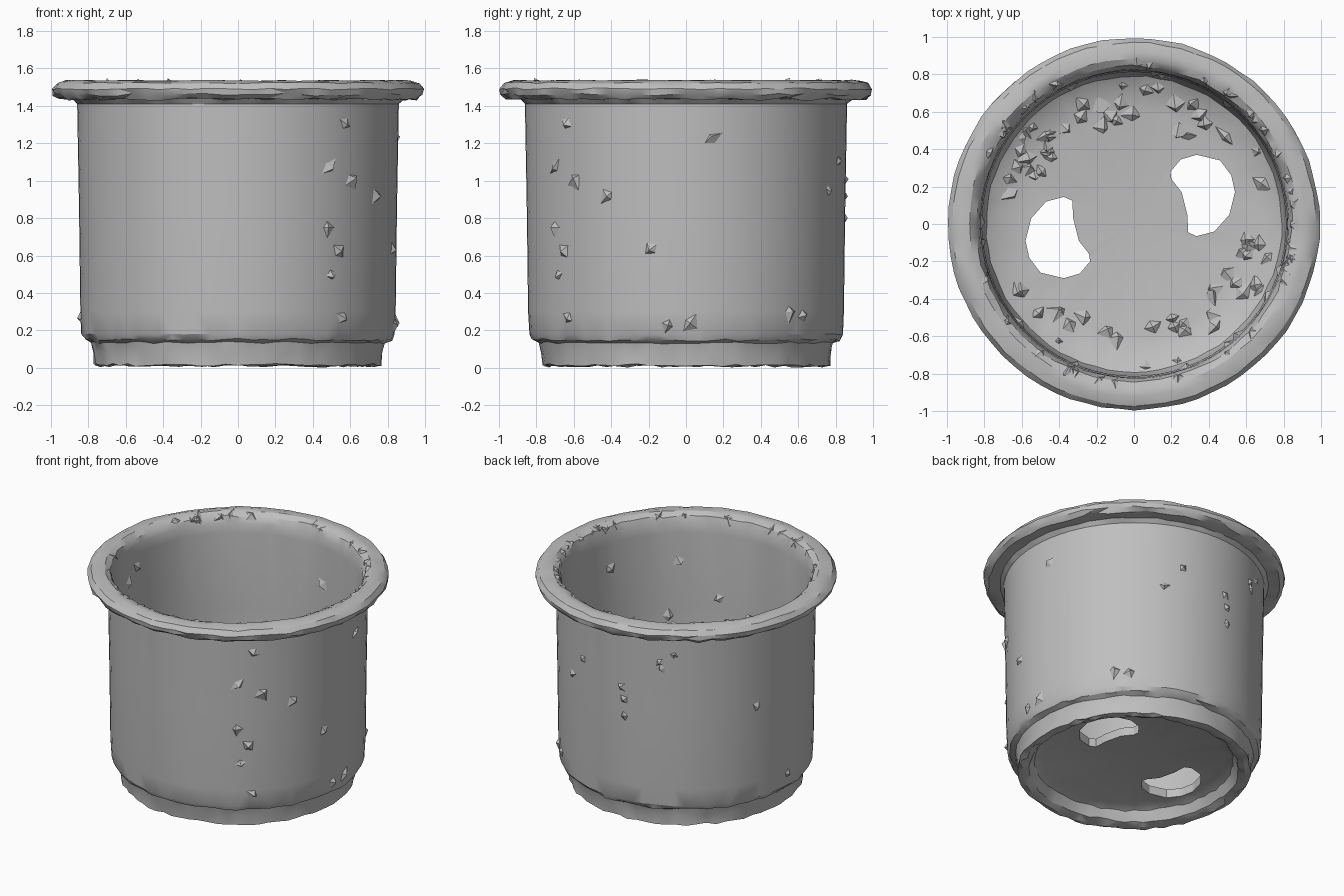
import bpy, bmesh, random
from math import sin, cos, pi, radians, atan2, hypot
from mathutils import Vector, Matrix

random.seed(4)
if "Cube" in bpy.data.objects:
    bpy.data.objects.remove(bpy.data.objects["Cube"], do_unlink=True)

grey = bpy.data.materials.new("stone_grey")
grey.use_nodes = True
grey.diffuse_color = (0.52, 0.52, 0.52, 1)
bsdf = grey.node_tree.nodes["Principled BSDF"]
bsdf.inputs["Base Color"].default_value = grey.diffuse_color
bsdf.inputs["Roughness"].default_value = 0.8


def make(name, bm):
    mesh = bpy.data.meshes.new(name)
    bm.normal_update()
    bm.to_mesh(mesh)
    bm.free()
    mesh.materials.append(grey)
    obj = bpy.data.objects.new(name, mesh)
    bpy.context.collection.objects.link(obj)
    return obj


# Pot profile as radius, height, roughness: underside, foot, wall, rim, inside, floor
PROFILE = [
    (0, 0.11, 0), (0.6, 0.11, 0), (0.655, 0.09, 0.8), (0.69, 0.025, 1),
    (0.735, 0.01, 1), (0.768, 0.015, 1), (0.772, 0.08, 0.3), (0.785, 0.135, 0.8),
    (0.82, 0.15, 1), (0.837, 0.18, 0.3), (0.843, 0.3, 0), (0.85, 0.85, 0),
    (0.86, 1.41, 0), (0.885, 1.436, 0.7), (0.96, 1.436, 1), (0.987, 1.46, 1),
    (0.994, 1.49, 0.6), (0.97, 1.522, 0.6), (0.92, 1.536, 0.4), (0.88, 1.534, 0.6),
    (0.845, 1.512, 1), (0.826, 1.465, 0.6), (0.82, 1.4, 0), (0.813, 0.85, 0),
    (0.808, 0.3, 0), (0.79, 0.235, 0.6), (0.72, 0.195, 0.7), (0.6, 0.172, 0.2),
    (0, 0.17, 0)]
SEGMENTS = 72


def build_pot():
    bm = bmesh.new()
    rings = []
    for r, z, rough in PROFILE:
        if r == 0:
            rings.append([bm.verts.new((0, 0, z))] * SEGMENTS)
            continue
        ring = []
        for i in range(SEGMENTS):
            a = 2 * pi * i / SEGMENTS
            d = r + random.uniform(-1, 1) * 0.007 * rough
            h = max(0, z + random.uniform(-1, 1) * 0.008 * rough)
            ring.append(bm.verts.new((d * cos(a), d * sin(a), h)))
        rings.append(ring)
    for low, high in zip(rings, rings[1:]):
        for i in range(SEGMENTS):
            j = (i + 1) % SEGMENTS
            corners = dict.fromkeys((low[i], low[j], high[j], high[i]))
            bm.faces.new(corners)
    bmesh.ops.triangulate(bm, faces=[f for f in bm.faces if len(f.verts) == 4])
    bmesh.ops.recalc_face_normals(bm, faces=bm.faces)
    return make("pot", bm)


pot = build_pot()

# Two kidney-shaped drain holes, one the half-turn of the other
HOLE = [(0.195, 0.28), (0.25, 0.345), (0.335, 0.37), (0.46, 0.34), (0.52, 0.26),
        (0.54, 0.17), (0.51, 0.05), (0.43, -0.04), (0.335, -0.065),
        (0.29, -0.045), (0.285, 0.05), (0.255, 0.17), (0.2, 0.24)]
for turn in (1, -1):
    bm = bmesh.new()
    face = bm.faces.new([bm.verts.new((turn * (x + 0.02) - 0.02,
                                      turn * (y - 0.04) + 0.04, 0.02))
                         for x, y in HOLE])
    top = bmesh.ops.extrude_face_region(bm, geom=[face])["geom"]
    bmesh.ops.translate(bm, vec=(0, 0, 0.3),
                        verts=[v for v in top if isinstance(v, bmesh.types.BMVert)])
    bmesh.ops.recalc_face_normals(bm, faces=bm.faces)
    cutter = make("drain_cutter", bm)
    cutter.hide_render = True
    cut = pot.modifiers.new("drain_hole", "BOOLEAN")
    cut.operation = "DIFFERENCE"
    cut.solver = "EXACT"
    cut.object = cutter
    bpy.context.view_layer.objects.active = pot
    bpy.ops.object.modifier_apply(modifier=cut.name)
    bpy.data.objects.remove(cutter, do_unlink=True)

# Smooth surfaces with the worn edges kept sharp
bpy.ops.object.select_all(action="DESELECT")
pot.select_set(True)
bpy.ops.object.shade_smooth_by_angle(angle=radians(28))

# Shallow faceted chips standing slightly off the surfaces
chips = bmesh.new()


def chip(pos, normal, size):
    rot = normal.to_track_quat("Z", "Y").to_matrix().to_4x4()
    spin = Matrix.Rotation(random.uniform(0, 6), 4, "Z")
    base = [Vector((size * random.uniform(0.5, 1.1) * cos(a),
                    size * random.uniform(0.6, 1.4) * sin(a), -0.006))
            for a in (2 * pi * i / 4 for i in range(4))]
    peak = Vector((random.uniform(-0.5, 0.5) * size, 0, 0.4 * size))
    place = Matrix.Translation(pos) @ rot @ spin
    ring = [chips.verts.new(place @ v) for v in base]
    tip = chips.verts.new(place @ peak)
    chips.faces.new(ring[::-1])
    for i in range(4):
        chips.faces.new((ring[i], ring[(i + 1) % 4], tip))


def wall_chip(angle, z, inside=False, size=0.055):
    out = Vector((cos(angle), sin(angle), 0))
    r = 0.804 + 0.011 * z if inside else 0.838 + 0.015 * z
    chip(out * r + Vector((0, 0, z)), -out if inside else out, size)


# Worn seam down the front left, and stray chips round the outside
for x, z in [(0.57, 1.31), (0.48, 1.08), (0.6, 1.0), (0.74, 0.92), (0.48, 0.75),
             (0.54, 0.62), (0.5, 0.5), (0.56, 0.27)]:
    wall_chip(atan2(-(0.72 - x * x) ** 0.5, x), z)
for y, z in [(0.14, 1.22), (-0.18, 0.64), (0.55, 0.3), (0.63, 0.28),
             (0.02, 0.24), (-0.1, 0.23)]:
    wall_chip(atan2(y, (0.72 - y * y) ** 0.5), z)
for k in range(10):
    wall_chip(radians(random.uniform(60, 190)), random.uniform(0.22, 1.3), size=0.045)
for k in range(14):
    wall_chip(radians(random.uniform(0, 360)), random.uniform(0.3, 1.35), True)

# Chips crowding the edge of the floor
for k in range(95):
    a, r = random.uniform(0, 2 * pi), random.uniform(0.52, 0.77)
    x, y = r * cos(a), r * sin(a)
    near_hole = min(hypot(x - 0.38, y - 0.15), hypot(x + 0.42, y + 0.07)) < 0.3
    if not near_hole:
        z = 0.172 + max(0, r - 0.6) * 0.24
        chip(Vector((x, y, z)), Vector((-0.3 * cos(a), -0.3 * sin(a), 1)), 0.055)

# Chips on the inner slope of the rim
for k in range(45):
    a = random.uniform(0, 2 * pi)
    out = Vector((cos(a), sin(a), 0))
    chip(out * 0.853 + Vector((0, 0, 1.514)), Vector((0, 0, 1)) - out, 0.042)
make("chips", chips)
